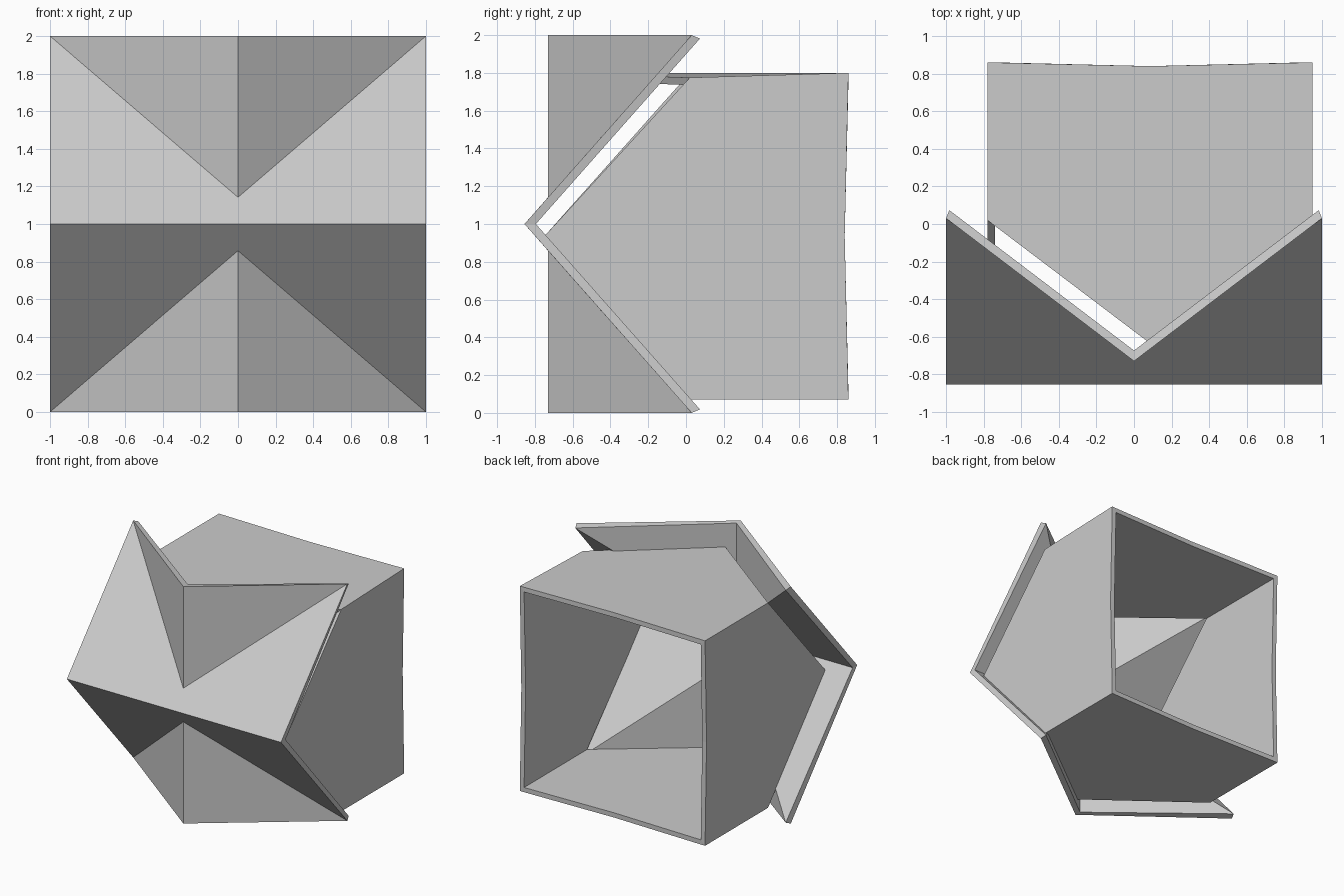
import bpy

if "Cube" in bpy.data.objects:
    bpy.data.objects.remove(bpy.data.objects["Cube"])


def panel_object(name, verts, faces, thickness):
    """Thin sheet thickened inwards from its outer faces."""
    mesh = bpy.data.meshes.new(name)
    mesh.from_pydata(verts, [], faces)
    mesh.update()
    obj = bpy.data.objects.new(name, mesh)
    bpy.context.collection.objects.link(obj)
    mod = obj.modifiers.new("thickness", 'SOLIDIFY')
    mod.solidify_mode = 'NON_MANIFOLD'
    mod.nonmanifold_thickness_mode = 'CONSTRAINTS'
    mod.thickness = thickness
    mod.offset = -1
    return obj


# Front shell: a horizontal fold crossed by a vertical fold
verts = [(-1, -0.855, 1), (1, -0.855, 1)]
faces = []
for s in (1, -1):
    b = len(verts)
    verts += [(1, 0.03, 1 + s), (0, -0.73, 1 + s * 0.142),
              (-1, 0.03, 1 + s), (0, -0.73, 1 + s)]
    group = [(0, 1, b, b + 1, b + 2),        # slanted panel with V notch
             (b + 2, b + 1, b + 3),          # left notch wall
             (b + 1, b, b + 3)]              # right notch wall
    faces += group if s > 0 else [f[::-1] for f in group]
panel_object("front_shell", verts, faces, 0.045)

# Back box: four house-shaped walls, open at the back
cx, cz, h = 0.085, 0.935, 0.865
corners = [(-1, -1), (1, -1), (1, 1), (-1, 1)]
verts, faces = [], []
for i, (sx, sz) in enumerate(corners):
    nx, nz = corners[(i + 1) % 4]
    mx, mz = (sx + nx) / 2, (sz + nz) / 2
    drop = 0.025 if (sx, sz) == (1, 1) else 0
    verts += [(cx + sx * h, 0.02, cz + sz * h - drop),          # front corner
              (cx + mx * h, -0.635 if mx == 0 else -0.75, cz + mz * h),  # point
              (cx + sx * h, 0.86, cz + sz * h),                 # back corner
              (cx + mx * h, 0.84, cz + mz * h)]                 # back middle
for i in range(4):
    a, n = 4 * i, 4 * ((i + 1) % 4)
    faces.append((a + 2, a, a + 1, n, n + 2, a + 3)[::-1])

# Make wall winding face outwards before thickening
mesh_test = bpy.data.meshes.new("winding_check")
mesh_test.from_pydata(verts, [], faces)
mesh_test.update()
p = mesh_test.polygons[0]
if p.normal.z > 0:
    faces = [f[::-1] for f in faces]
bpy.data.meshes.remove(mesh_test)
panel_object("back_box", verts, faces, 0.04)
